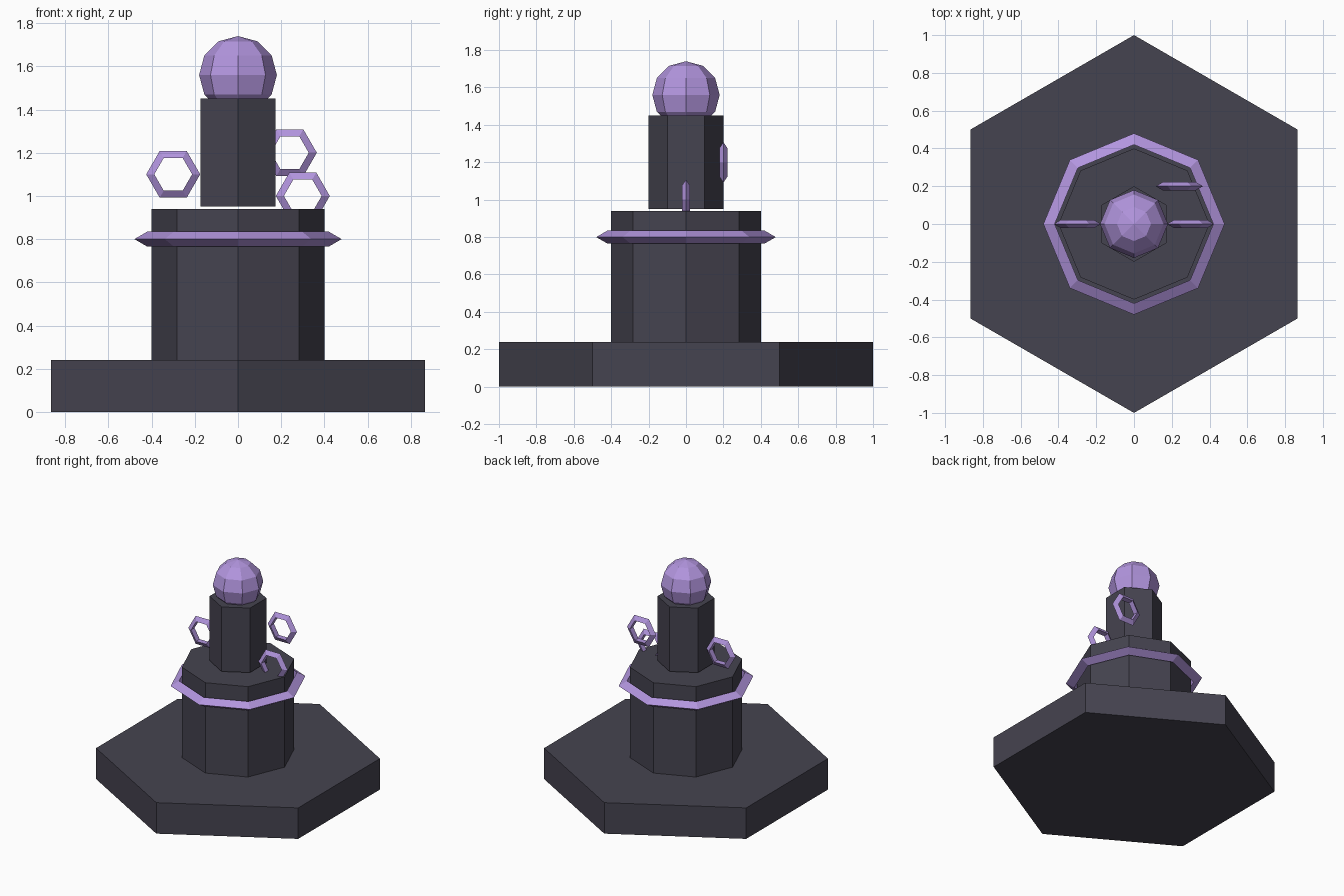
import bpy
from math import pi

cube = bpy.data.objects.get("Cube")
if cube:
    bpy.data.objects.remove(cube, do_unlink=True)


def make_material(name, rgb):
    mat = bpy.data.materials.new(name)
    mat.use_nodes = True
    color = (*rgb, 1.0)
    mat.diffuse_color = color
    for node in mat.node_tree.nodes:
        if node.type == 'BSDF_PRINCIPLED':
            node.inputs["Base Color"].default_value = color
    return mat


stone = make_material("dark slate", (0.060, 0.057, 0.080))
violet = make_material("soft violet", (0.445, 0.300, 0.730))


def finish(name, mat):
    obj = bpy.context.object
    obj.name = name
    obj.data.materials.append(mat)
    return obj


def prism(name, sides, radius, bottom, top):
    bpy.ops.mesh.primitive_cylinder_add(
        vertices=sides, radius=radius, depth=top - bottom,
        location=(0, 0, (bottom + top) / 2))
    return finish(name, stone)


def ring(name, sides, radius, tube, location, tilt=0):
    # Triangular tube with its ridge pointing outward
    bpy.ops.mesh.primitive_torus_add(
        major_segments=sides, minor_segments=3,
        major_radius=radius, minor_radius=tube,
        location=location, rotation=(tilt, 0, 0))
    return finish(name, violet)


# Stacked stone tiers
prism("base", 6, 1.0, 0, 0.24)
prism("pedestal", 8, 0.4, 0.24, 0.94)
prism("column", 6, 0.2, 0.95, 1.45)

# Collar around the pedestal
ring("collar", 8, 0.44, 0.04, (0, 0, 0.8))

# Small upright rings floating around the column
spots = {"right_ring": (-0.3, 0, 1.1),
         "left_ring": (0.3, 0, 1.0),
         "back_ring": (0.24, 0.2, 1.2)}
for name, spot in spots.items():
    ring(name, 6, 0.1, 0.025, spot, pi / 2)

# Faceted orb on top
bpy.ops.mesh.primitive_uv_sphere_add(
    segments=8, ring_count=6, radius=0.18, location=(0, 0, 1.56))
finish("orb", violet)
